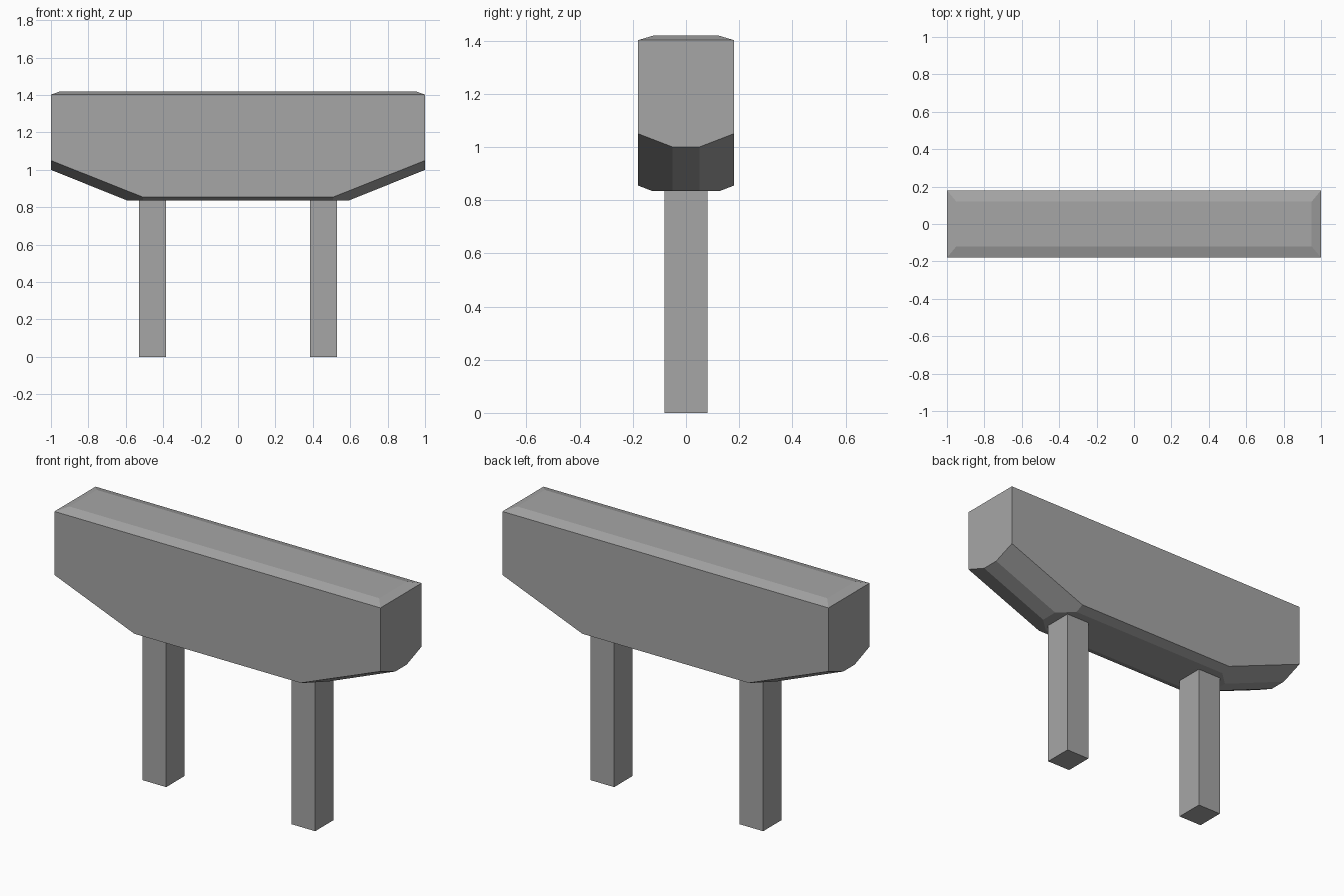
import bpy
import bmesh
import math

if "Cube" in bpy.data.objects:
    bpy.data.objects.remove(bpy.data.objects["Cube"], do_unlink=True)

GREY = (0.38, 0.38, 0.38, 1.0)
grey = bpy.data.materials.new("plain_grey")
grey.use_nodes = True
grey.diffuse_color = GREY
grey.node_tree.nodes["Principled BSDF"].inputs["Base Color"].default_value = GREY


def add_object(name, bm):
    bmesh.ops.recalc_face_normals(bm, faces=bm.faces)
    mesh = bpy.data.meshes.new(name)
    bm.to_mesh(mesh)
    bm.free()
    mesh.materials.append(grey)
    obj = bpy.data.objects.new(name, mesh)
    bpy.context.collection.objects.link(obj)
    return obj


# Sign board: one quarter of its corners, mirrored and wrapped in a convex hull
quarter = [
    (0.95, 0.12, 1.42),    # flat top
    (1.0, 0.18, 1.402),    # upper rim
    (1.0, 0.18, 1.05),     # end, lower side corner
    (1.0, 0.05, 1.0),      # end, lower middle corner
    (0.51, 0.18, 0.855),   # lower side edge
    (0.507, 0.128, 0.835), # underside
    (0.59, 0.05, 0.835),   # underside tip
]
bm = bmesh.new()
for sx in (-1, 1):
    for sy in (-1, 1):
        for x, y, z in quarter:
            bm.verts.new((sx * x, sy * y, z))
bmesh.ops.convex_hull(bm, input=bm.verts)
bmesh.ops.dissolve_limit(bm, angle_limit=math.radians(3), verts=bm.verts, edges=bm.edges)
add_object("board", bm)

# Two square posts reaching just inside the board
for name, side in (("left_post", 1), ("right_post", -1)):
    bm = bmesh.new()
    bmesh.ops.create_cube(bm, size=1)
    bmesh.ops.scale(bm, vec=(0.145, 0.16, 0.86), verts=bm.verts)
    bmesh.ops.translate(bm, vec=(side * 0.457, 0, 0.43), verts=bm.verts)
    add_object(name, bm)
